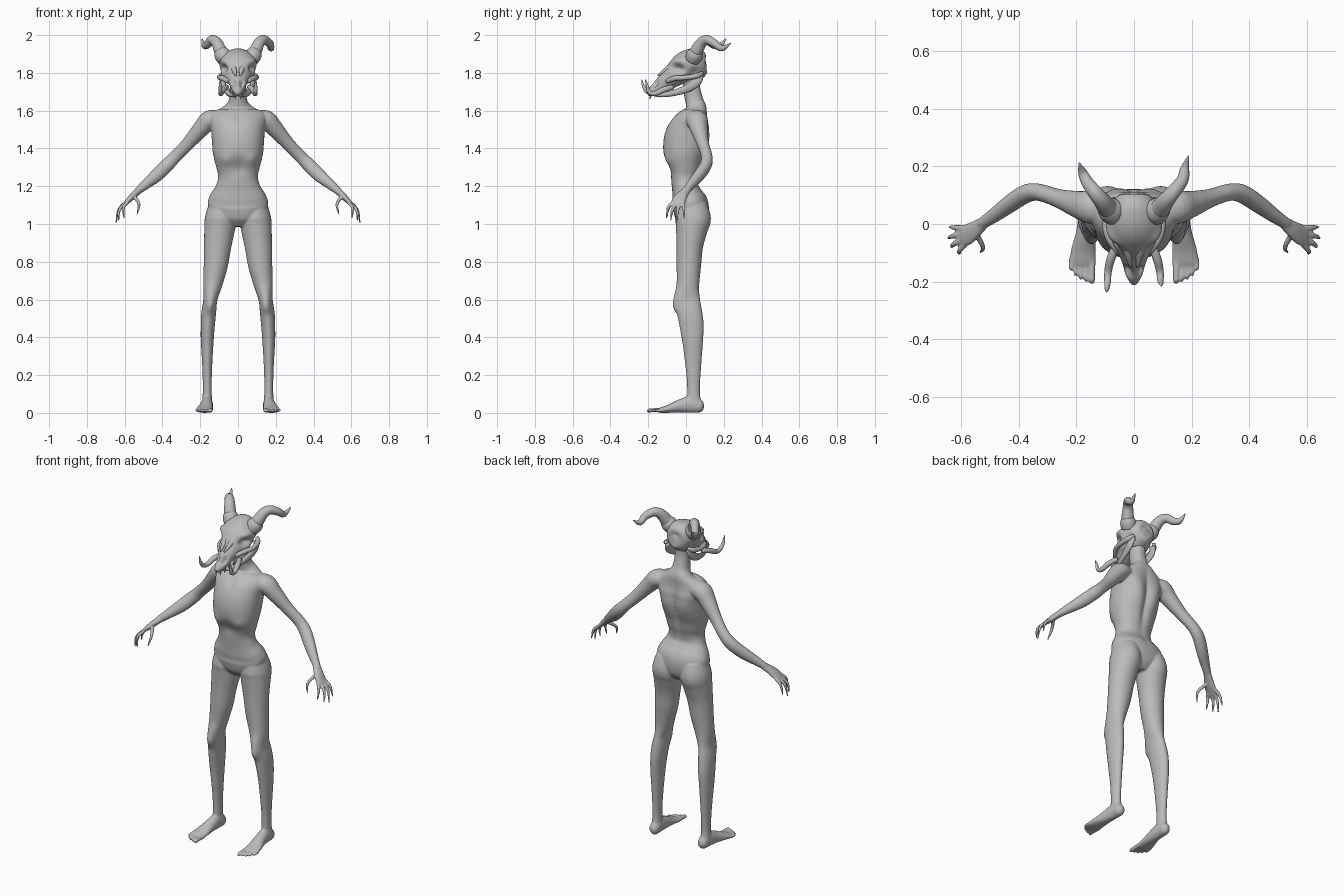
import bpy, math
from mathutils import Vector

GREY = bpy.data.materials.new("bone_grey")
GREY.diffuse_color = (0.5, 0.5, 0.5, 1)
X, Y = Vector((1, 0, 0)), Vector((0, 1, 0))


def catmull(p, steps):
    """Smoothly resample a list of rings (x, y, z, ra, rb)."""
    out = []
    for i in range(len(p) - 1):
        a, b, c, d = p[max(i - 1, 0)], p[i], p[i + 1], p[min(i + 2, len(p) - 1)]
        for k in range(steps):
            t = k / steps
            out.append([0.5 * (2 * q + (r - o) * t + (2 * o - 5 * q + 4 * r - s) * t * t
                        + (3 * q - o - 3 * r + s) * t ** 3) for o, q, r, s in zip(a, b, c, d)])
    return out + [list(p[-1])]


def loft(name, rings, ref=X, seg=24, steps=4, side=1, power=1.0):
    """Closed tube through elliptical rings; side=-1 mirrors it in x."""
    rings = [r if len(r) == 5 else (*r, r[3]) for r in rings]
    pts = catmull(rings, steps)
    cen = [Vector(p[:3]) for p in pts]
    verts, n = [], len(pts)
    for i, p in enumerate(pts):
        t = (cen[min(i + 1, n - 1)] - cen[max(i - 1, 0)]).normalized()
        a = (ref - t * ref.dot(t)).normalized()
        b = t.cross(a)
        for k in range(seg):
            w = 2 * math.pi * k / seg
            c, s = math.cos(w), math.sin(w)
            c = math.copysign(abs(c) ** power, c)
            s = math.copysign(abs(s) ** power, s)
            v = cen[i] + a * c * max(p[3], .001) + b * s * max(p[4], .001)
            verts.append((v.x * side, v.y, v.z))
    faces = [(i * seg + k, i * seg + (k + 1) % seg, (i + 1) * seg + (k + 1) % seg, (i + 1) * seg + k)
             for i in range(n - 1) for k in range(seg)]
    faces += [tuple(reversed(range(seg))), tuple(range((n - 1) * seg, n * seg))]
    if side < 0:
        faces = [f[::-1] for f in faces]
    me = bpy.data.meshes.new(name)
    me.from_pydata(verts, [], faces)
    me.materials.append(GREY)
    me.shade_smooth()
    ob = bpy.data.objects.new(name, me)
    bpy.context.collection.objects.link(ob)
    return ob


def push(ob, centre, radii, move):
    """Soft dent or bump with gaussian falloff."""
    for v in ob.data.vertices:
        d = sum(((v.co[i] - centre[i]) / radii[i]) ** 2 for i in range(3))
        v.co += Vector(move) * math.exp(-d)


body = []

# Torso and neck
torso = loft("body", [
    (0, .03, .985, .05, .05), (0, .03, 1.03, .13, .085), (0, .025, 1.1, .16, .095),
    (0, .008, 1.15, .148, .082), (0, -.005, 1.2, .118, .07), (0, -.008, 1.25, .105, .075),
    (0, -.008, 1.3, .115, .09), (0, -.01, 1.37, .132, .11), (0, .0, 1.44, .138, .118),
    (0, .015, 1.5, .143, .11), (0, .035, 1.55, .155, .09), (0, .052, 1.59, .14, .062),
    (0, .055, 1.615, .085, .054), (0, .045, 1.65, .05, .048), (0, .03, 1.72, .042, .045),
    (0, .03, 1.8, .04, .042)], seg=48, steps=5, power=.9)
push(torso, (0, .12, 1.38), (.02, .06, .16), (0, -.02, 0))      # spine groove
push(torso, (0, -.1, 1.3), (.05, .05, .05), (0, .015, 0))       # hollow under ribs
push(torso, (0, -.08, 1.57), (.02, .06, .03), (0, .015, 0))     # throat notch
for s in (1, -1):
    push(torso, (s * .07, .12, 1.47), (.04, .05, .09), (0, .012, 0))   # shoulder blade
    push(torso, (s * .075, -.11, 1.34), (.03, .05, .03), (0, -.008, 0))  # rib edge
body.append(torso)

FINGERS = [  # knuckle, middle, tip
    ((.585, -.07, 1.115), (.607, -.095, 1.085), (.603, -.102, 1.03)),
    ((.592, -.052, 1.11), (.628, -.072, 1.075), (.632, -.082, 1.015)),
    ((.594, -.033, 1.11), (.632, -.043, 1.075), (.645, -.05, 1.005)),
    ((.59, -.014, 1.115), (.625, -.012, 1.085), (.642, -.01, 1.025)),
    ((.55, -.03, 1.145), (.524, -.08, 1.105), (.535, -.1, 1.05))]
TOES = [(.146, -.208, .0125), (.166, -.202, .009), (.185, -.195, .009), (.203, -.182, .008), (.219, -.163, .008)]

for s in (1, -1):
    # Leg from hip to ankle
    leg = loft("leg", [
        (.085, .03, 1.1, .07, .08), (.092, .037, 1.03, .083, .095), (.098, .03, .97, .081, .084),
        (.108, .02, .88, .072, .07), (.118, .015, .78, .064, .065), (.134, .01, .68, .051, .06),
        (.146, .005, .6, .037, .069), (.155, .02, .53, .039, .066), (.16, .03, .46, .037, .064),
        (.163, .035, .38, .034, .055), (.163, .038, .28, .028, .045), (.163, .04, .18, .024, .036),
        (.163, .04, .1, .024, .034), (.164, .045, .04, .028, .04)], seg=32, side=s)
    push(leg, (s * .148, -.06, .56), (.025, .04, .035), (0, -.012, 0))   # kneecap
    body.append(leg)
    # Foot and toes
    body.append(loft("foot", [
        (.162, .095, .028, .008, .012), (.162, .078, .032, .027, .032), (.163, .03, .045, .03, .045),
        (.167, -.03, .036, .034, .036), (.175, -.09, .022, .043, .022), (.179, -.135, .014, .046, .014),
        (.18, -.15, .011, .04, .009)], side=s))
    for x, y, r in TOES:
        body.append(loft("toe", [(x, -.12, .014, r), (x, y * .6 - .06, .014, r * .9),
                                 (x, y + .015, .013, r), (x, y, .008, r * .5)], seg=12, side=s))
    # Arm from shoulder to wrist
    body.append(loft("arm", [
        (.1, .05, 1.555, .05, .045), (.15, .058, 1.55, .058, .052), (.195, .068, 1.505, .047, .045),
        (.265, .09, 1.425, .032, .035), (.33, .11, 1.358, .03, .033), (.375, .105, 1.312, .032, .036),
        (.43, .07, 1.258, .03, .035), (.485, .03, 1.212, .025, .027), (.53, 0, 1.175, .02, .02)],
        ref=Y, side=s))
    # Palm and fingers
    body.append(loft("palm", [
        (.515, .01, 1.185, .02, .019), (.55, -.018, 1.155, .03, .018), (.58, -.038, 1.125, .038, .014),
        (.6, -.044, 1.107, .032, .009)], ref=Y, side=s))
    for a, b, c in FINGERS:
        body.append(loft("finger", [(*a, .0105), (*b, .009), (*c, .004)], ref=Y, seg=12, side=s))

# Merge the body into one smooth skin
with bpy.context.temp_override(active_object=torso, object=torso, selected_objects=body,
                               selected_editable_objects=body):
    bpy.ops.object.join()
skin = torso.modifiers.new("skin", 'REMESH')
skin.mode, skin.voxel_size, skin.use_smooth_shade = 'VOXEL', .0048, True
relax = torso.modifiers.new("relax", 'SMOOTH')
relax.factor, relax.iterations = .5, 6

# Skull with eye sockets and nose openings
skull = loft("skull", [
    (0, .108, 1.835, .02, .025), (0, .098, 1.835, .055, .06), (0, .06, 1.84, .085, .088),
    (0, .01, 1.838, .099, .083), (0, -.035, 1.808, .094, .073), (0, -.08, 1.772, .064, .055),
    (0, -.13, 1.737, .042, .042), (0, -.175, 1.707, .029, .028), (0, -.205, 1.69, .012, .013)],
    seg=48, steps=7)
for s in (1, -1):
    push(skull, (s * .085, -.045, 1.822), (.04, .034, .02), (-s * .035, .015, 0))
    push(skull, (s * .02, -.165, 1.745), (.013, .03, .02), (0, .02, -.015))
    push(skull, (s * .07, -.03, 1.86), (.03, .04, .014), (s * .008, -.008, .008))
    push(skull, (s * .09, .05, 1.80), (.03, .03, .025), (-s * .02, 0, 0))

for s in (1, -1):
    # Nasal spike, cheekbone and lower jaw
    loft("nasal_spike", [(s * .025, -.05, 1.845, .018), (s * .02, -.1, 1.818, .015),
                         (s * .012, -.15, 1.786, .004)], seg=12)
    loft("cheekbone", [(.05, -.1, 1.755, .012), (.083, -.055, 1.772, .014), (.098, .0, 1.775, .013),
                       (.09, .06, 1.785, .014), (.07, .085, 1.8, .01)], seg=12, side=s)
    loft("lower_jaw", [(.07, .075, 1.79, .012, .02), (.078, .055, 1.75, .013, .024),
                       (.07, .0, 1.715, .012, .021), (.048, -.08, 1.69, .013, .015),
                       (.022, -.14, 1.682, .013, .011), (.004, -.16, 1.684, .008, .008)],
         seg=16, side=s)
    # Tusk, longer on one side
    k = 0 if s > 0 else -.02
    loft("tusk", [(.06, -.07, 1.725, .013), (.08, -.12, 1.71, .015), (.09, -.165, 1.69, .013),
                  (.092, -.195 + k / 2, 1.70, .011), (.094, -.205 + k, 1.73, .008),
                  (.095, -.215 + k, 1.765, .002)], seg=16, side=s)
    # Upper teeth
    for x, y, z in ((.014, -.185, 1.69), (.026, -.16, 1.7), (.034, -.13, 1.707), (.042, -.1, 1.717)):
        loft("tooth", [(x, y, z, .006), (x, y - .003, z - .016, .004), (x, y - .006, z - .03, .001)],
             seg=8, side=s)
    # Collar and curled horn
    loft("horn_collar", [(.066, .035, 1.872, .042), (.082, .047, 1.895, .044),
                         (.094, .056, 1.915, .036)], seg=24, side=s)
    tip = ([(.168, .152, 1.955, .021), (.176, .19, 1.93, .016), (.189, .237, 1.957, .002)] if s > 0 else
           [(.162, .145, 1.95, .021), (.178, .178, 1.945, .016), (.19, .212, 1.98, .002)])
    loft("horn", [(.07, .04, 1.88, .037), (.094, .058, 1.92, .034), (.113, .083, 1.96, .029),
                  (.138, .113, 1.975, .025)] + tip, seg=24, side=s)
